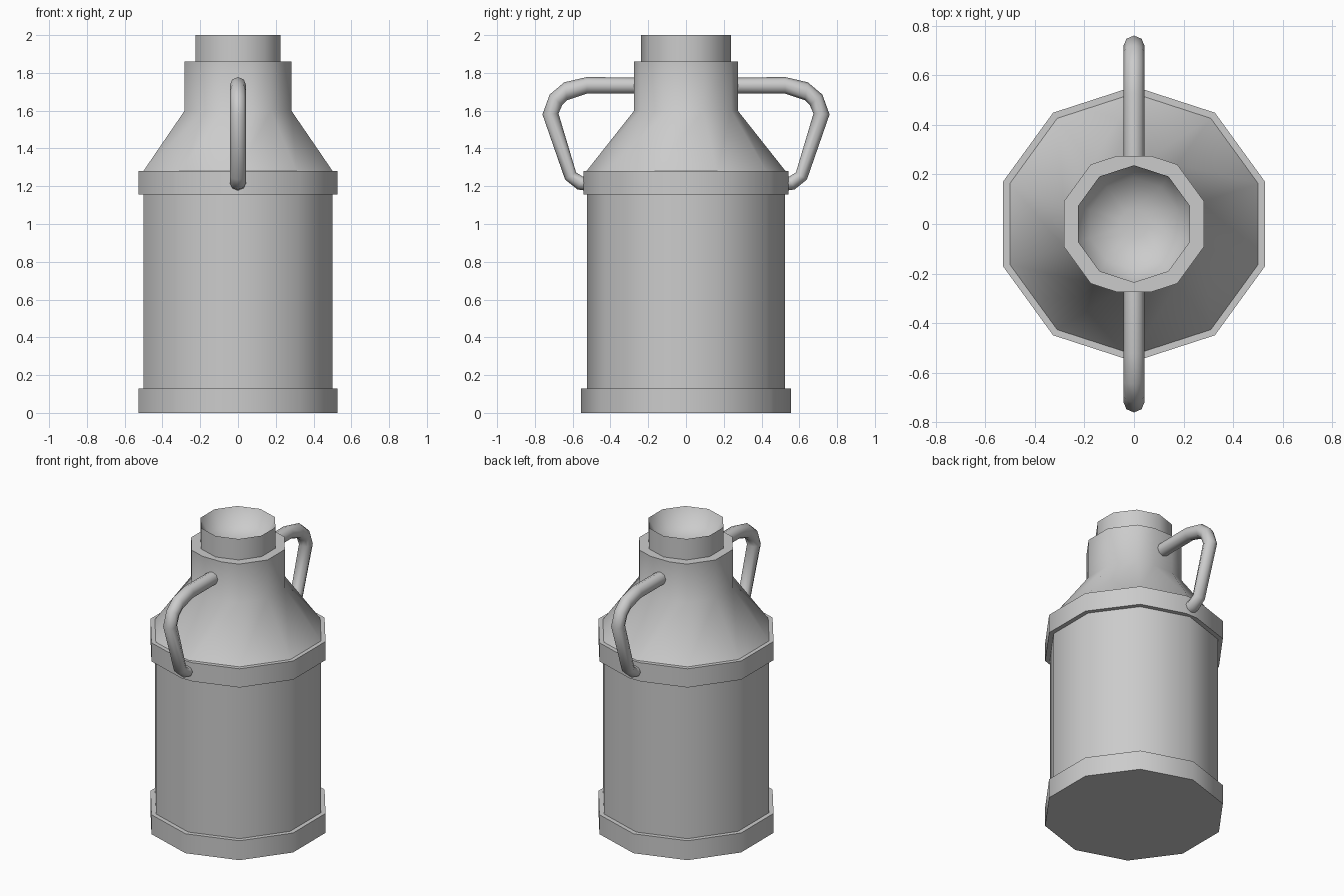
import bpy, bmesh, math

if "Cube" in bpy.data.objects:
    bpy.data.objects.remove(bpy.data.objects["Cube"])


def loft(name, rings, angle):
    """Skin a list of closed rings, cap both ends and shade by angle."""
    bm = bmesh.new()
    rows = [[bm.verts.new(p) for p in ring] for ring in rings]
    n = len(rows[0])
    for a, b in zip(rows, rows[1:]):
        for i in range(n):
            j = (i + 1) % n
            bm.faces.new((a[i], a[j], b[j], b[i]))
    bm.faces.new(rows[0])
    bm.faces.new(rows[-1])
    bmesh.ops.remove_doubles(bm, verts=bm.verts, dist=0.0005)
    bmesh.ops.recalc_face_normals(bm, faces=bm.faces)
    me = bpy.data.meshes.new(name)
    bm.to_mesh(me)
    bm.free()
    ob = bpy.data.objects.new(name, me)
    bpy.context.collection.objects.link(ob)
    bpy.ops.object.select_all(action='DESELECT')
    ob.select_set(True)
    bpy.context.view_layer.objects.active = ob
    bpy.ops.object.shade_smooth_by_angle(angle=math.radians(angle))
    return ob


def decagon(r, z, flat=0.0):
    """Ten-sided ring; 'flat' is the half width of the cut front and back corners."""
    pts = []
    for k in range(10):
        a = math.radians(18 + 36 * k)
        x, y = r * math.cos(a), r * math.sin(a)
        if abs(x) < 1e-6:
            s = 1 if y > 0 else -1
            yy = y - s * flat * math.tan(math.radians(18))
            pts += [(s * flat, yy, z), (-s * flat, yy, z)]
        else:
            pts.append((x, y, z))
    return pts


# Can: base hoop, body, shoulder band, shoulder, neck, rim and hollow mouth
profile = [
    (0.555, 0.0, 0), (0.555, 0.13, 0), (0.525, 0.13, 0),
    (0.525, 1.155, 0), (0.555, 1.155, 0.042), (0.555, 1.28, 0.042),
    (0.527, 1.28, 0), (0.297, 1.60, 0.07), (0.297, 1.86, 0.07),
    (0.237, 1.86, 0), (0.237, 2.0, 0), (0.185, 1.9, 0), (0.06, 1.87, 0),
]
loft("can_body", [decagon(*p) for p in profile], 50)

# Handles: outer and inner edge points (y, z) along the side outline
outer = [(0.25, 1.775), (0.525, 1.778), (0.645, 1.75), (0.722, 1.685),
         (0.76, 1.58), (0.64, 1.235), (0.575, 1.183), (0.52, 1.175)]
inner = [(0.25, 1.69), (0.525, 1.69), (0.63, 1.655), (0.655, 1.63),
         (0.675, 1.585), (0.582, 1.273), (0.545, 1.25), (0.50, 1.26)]


def handle(name, side):
    rings = []
    for (oy, oz), (iy, iz) in zip(outer, inner):
        ring = []
        for k in range(8):
            a = math.radians(45 * k)
            c = math.cos(a) / 2
            ring.append((0.043 * math.sin(a),
                         side * ((oy + iy) / 2 + (oy - iy) * c),
                         (oz + iz) / 2 + (oz - iz) * c))
        rings.append(ring)
    return loft(name, rings, 60)


handle("handle_front", -1)
handle("handle_back", 1)
